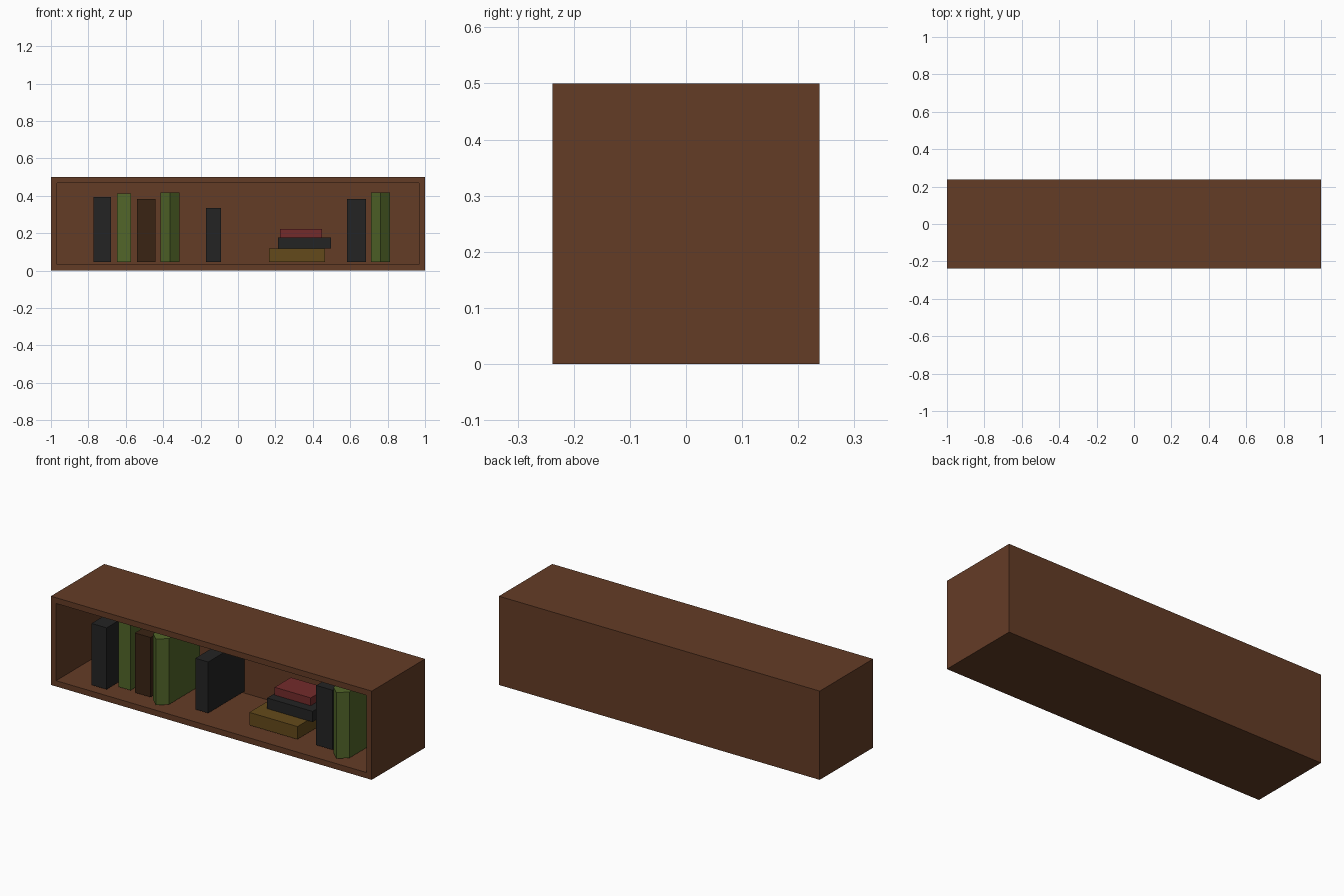
import bpy, bmesh

if "Cube" in bpy.data.objects:
    bpy.data.objects.remove(bpy.data.objects["Cube"])

def material(name, hex_code):
    # sRGB hex to linear diffuse colour
    rgb = [int(hex_code[i:i + 2], 16) / 255 for i in (0, 2, 4)]
    lin = [c / 12.92 if c <= 0.04045 else ((c + 0.055) / 1.055) ** 2.4 for c in rgb]
    m = bpy.data.materials.new(name)
    m.diffuse_color = (*lin, 1)
    m.use_nodes = True
    m.node_tree.nodes["Principled BSDF"].inputs["Base Color"].default_value = m.diffuse_color
    return m

wood = material("wood", "643C26")
black = material("black", "242424")
green = material("green", "526629")
brown = material("dark_brown", "3A2414")
gold = material("gold", "644A1B")
red = material("red", "742B2B")

def finish(name, bm, mat):
    bmesh.ops.recalc_face_normals(bm, faces=bm.faces)
    me = bpy.data.meshes.new(name)
    bm.to_mesh(me)
    bm.free()
    me.materials.append(mat)
    ob = bpy.data.objects.new(name, me)
    bpy.context.collection.objects.link(ob)
    return ob

def prism(name, outline, z0, z1, mat):
    # extrude an xy outline upwards
    bm = bmesh.new()
    face = bm.faces.new([bm.verts.new((x, y, z0)) for x, y in outline])
    top = bmesh.ops.extrude_face_region(bm, geom=[face])["geom"]
    bmesh.ops.translate(bm, vec=(0, 0, z1 - z0),
                        verts=[v for v in top if isinstance(v, bmesh.types.BMVert)])
    return finish(name, bm, mat)

def box(name, x0, x1, y0, y1, z0, z1, mat):
    return prism(name, [(x0, y0), (x1, y0), (x1, y1), (x0, y1)], z0, z1, mat)

# Open-fronted case: inset the front face and push it back
W, D, H, T = 1.0, 0.2375, 0.5, 0.046
bm = bmesh.new()
bmesh.ops.create_cube(bm, size=1)
for v in bm.verts:
    v.co = (v.co.x * 2 * W, v.co.y * 2 * D, (v.co.z + 0.5) * H)
front = min(bm.faces, key=lambda f: f.calc_center_median().y)
bmesh.ops.inset_individual(bm, faces=[front], thickness=T)
front = [f for f in bm.faces if f.calc_center_median().y < -D + 0.001
         and all(abs(v.co.x) < W - 0.01 for v in f.verts)][0]
back = bmesh.ops.extrude_discrete_faces(bm, faces=[front])["faces"][0]
bmesh.ops.translate(bm, vec=(0, 2 * D - T, 0), verts=back.verts)
finish("shelf_case", bm, wood)

# Upright books: x range, front y, back y, top z
FLOOR = 0.046
upright = [
    (-0.773, -0.679, -0.20, 0.13, 0.393, black),
    (-0.647, -0.572, -0.139, 0.188, 0.412, green),
    (-0.540, -0.441, -0.148, 0.18, 0.382, brown),
    (-0.170, -0.090, -0.137, 0.188, 0.334, black),
    (0.583, 0.685, -0.136, 0.188, 0.382, black),
]
for i, (x0, x1, y0, y1, top, mat) in enumerate(upright):
    box(f"upright_book_{i + 1}", x0, x1, y0, y1, FLOOR, top, mat)

# Books with a pointed spine
for i, x in enumerate((-0.3635, 0.762)):
    prism(f"pointed_spine_book_{i + 1}",
          [(x - 0.05, -0.166), (x, -0.212), (x + 0.05, -0.166),
           (x + 0.05, 0.11), (x - 0.05, 0.11)], FLOOR, 0.418, green)

# Stack of lying books
box("stack_book_bottom", 0.165, 0.465, -0.135, 0.12, FLOOR, 0.118, gold)
box("stack_book_middle", 0.214, 0.497, -0.046, 0.18, 0.118, 0.178, black)
box("stack_book_top", 0.225, 0.450, 0.005, 0.15, 0.178, 0.222, red)
